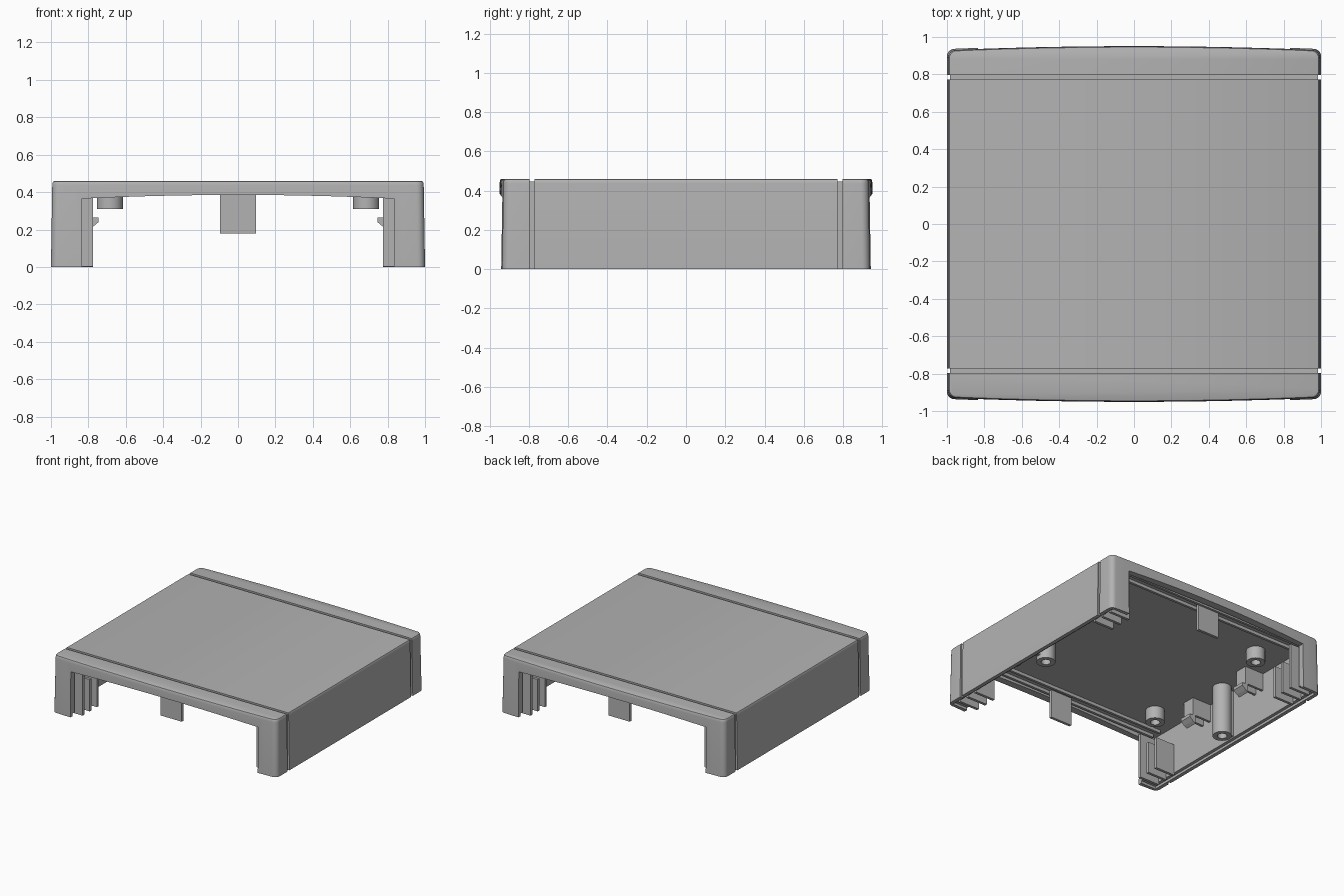
import bpy, bmesh, math

if "Cube" in bpy.data.objects:
    bpy.data.objects.remove(bpy.data.objects["Cube"])

grey = bpy.data.materials.new("plastic_grey")
grey.use_nodes = True
colour = (0.45, 0.45, 0.45, 1)
grey.diffuse_color = colour
grey.node_tree.nodes["Principled BSDF"].inputs["Base Color"].default_value = colour


def finish(name, bm):
    bmesh.ops.recalc_face_normals(bm, faces=bm.faces)
    mesh = bpy.data.meshes.new(name)
    bm.to_mesh(mesh)
    bm.free()
    mesh.materials.append(grey)
    obj = bpy.data.objects.new(name, mesh)
    bpy.context.collection.objects.link(obj)
    return obj


def loft(name, rings):
    """Skin closed rings of equal length and cap both ends."""
    bm = bmesh.new()
    rows = [[bm.verts.new(p) for p in ring] for ring in rings]
    n = len(rows[0])
    for a, b in zip(rows, rows[1:]):
        for i in range(n):
            j = (i + 1) % n
            bm.faces.new((a[i], a[j], b[j], b[i]))
    bm.faces.new(rows[0])
    bm.faces.new(rows[-1])
    return finish(name, bm)


def prism(name, profile, y0, y1):
    """Extrude an xz profile along y."""
    return loft(name, [[(x, y, z) for x, z in profile] for y in (y0, y1)])


def box(name, x0, x1, y0, y1, z0, z1):
    return prism(name, [(x0, z0), (x1, z0), (x1, z1), (x0, z1)], y0, y1)


def smooth(obj):
    bpy.ops.object.select_all(action='DESELECT')
    obj.select_set(True)
    bpy.context.view_layer.objects.active = obj
    bpy.ops.object.shade_smooth_by_angle(angle=math.radians(30))


def cut(obj, cutter):
    mod = obj.modifiers.new("cut", 'BOOLEAN')
    mod.operation = 'DIFFERENCE'
    mod.solver = 'EXACT'
    mod.object = cutter
    graph = bpy.context.evaluated_depsgraph_get()
    mesh = bpy.data.meshes.new_from_object(obj.evaluated_get(graph))
    obj.modifiers.clear()
    obj.data = mesh
    bpy.data.objects.remove(cutter)


def tube(name, x, y, z0, z1, radius, hole, depth):
    """Round post with a blind hole in its lower end."""
    bm = bmesh.new()
    profile = [(radius, z1), (radius, z0), (hole, z0), (hole, z0 + depth)]
    n = 28
    rows = []
    for r, z in profile:
        rows.append([bm.verts.new((x + r * math.cos(math.tau * i / n),
                                   y + r * math.sin(math.tau * i / n), z))
                     for i in range(n)])
    for a, b in zip(rows, rows[1:]):
        for i in range(n):
            j = (i + 1) % n
            bm.faces.new((a[i], a[j], b[j], b[i]))
    bm.faces.new(rows[0])
    bm.faces.new(rows[-1])
    smooth(finish(name, bm))


# Outer shell: rounded plan outline with bowed front and back
quarter = []
for i in range(7):
    a = math.pi / 2 * i / 6
    quarter.append((0.96 + 0.04 * math.cos(a), 0.893 + 0.04 * math.sin(a)))
for i in range(1, 13):
    t = 1 - i / 12
    quarter.append((0.96 * t, 0.933 + 0.02 * (1 - t * t)))
half = quarter + [(-x, y) for x, y in quarter[-2::-1]]
outline = half + [(-x, -y) for x, y in half]
sections = [(1, 1.004, 0), (0.993, 0.997, 0.435), (0.991, 0.995, 0.45),
            (0.987, 0.992, 0.457), (0.981, 0.986, 0.46)]
shell = loft("enclosure_shell",
             [[(x * sx, y * sy, z) for x, y in outline] for sx, sy, z in sections])

# Hollow interior, and the stepped rim around its lower edge
cut(shell, box("cavity_cutter", -0.945, 0.945, -0.89, 0.89, -0.1, 0.41))
cut(shell, box("rim_cutter", -0.97, 0.97, -0.912, 0.912, -0.1, 0.02))

# Front and back opening with an arched top edge
arch = [(0.835 * (1 - i / 8), 0.365 + 0.02 * (1 - (1 - i / 8) ** 2)) for i in range(17)]
cut(shell, prism("opening_cutter", [(-0.835, -0.1), (0.835, -0.1)] + arch, -1.2, 1.2))

# Decorative grooves over the top and down the sides
wrap = [(-1.1, -0.1), (-0.984, -0.1), (-0.984, 0.447), (0.984, 0.447),
        (0.984, -0.1), (1.1, -0.1), (1.1, 0.6), (-1.1, 0.6)]
for y in (-0.785, 0.785):
    cut(shell, prism("groove_cutter", wrap, y - 0.012, y + 0.012))
smooth(shell)

for sy, end in ((-1, "front"), (1, "back")):
    # Hanging tab in the middle of each opening
    box(end + "_tab", -0.095, 0.095, sy * 0.83, sy * 0.852, 0.18, 0.415)
    # Ceiling rails that hold the end panel
    for k, y in enumerate((0.78, 0.86)):
        box(f"{end}_ceiling_rail_{k}", -0.9, 0.9, sy * y - 0.01, sy * y + 0.01, 0.385, 0.415)

    for sx, side in ((-1, "right"), (1, "left")):
        tag = f"{end}_{side}"
        # Upright panel ribs beside each corner
        for k, y in enumerate((0.68, 0.77, 0.86)):
            box(f"{tag}_rib_{k}", sx * 0.775, sx * 0.95,
                sy * y - 0.011, sy * y + 0.011, 0.003, 0.37 if k == 2 else 0.26)
        # Short screw boss
        tube(f"{tag}_short_boss", sx * 0.685, sy * 0.575, 0.31, 0.415, 0.07, 0.035, 0.08)
        # Snap clip with inward hook, braced to the side wall
        clip = [(0.80, 0.415), (0.80, 0.20), (0.775, 0.215), (0.745, 0.24),
                (0.745, 0.265), (0.775, 0.265), (0.775, 0.415)]
        prism(f"{tag}_clip", [(sx * x, z) for x, z in clip], sy * 0.25, sy * 0.35)
        for y in (0.26, 0.34):
            box(f"{tag}_clip_brace", sx * 0.795, sx * 0.95,
                sy * y - 0.01, sy * y + 0.01, 0.27, 0.415)

# Tall screw posts at the middle of each side wall
for sx, side in ((-1, "right"), (1, "left")):
    tube(side + "_tall_post", sx * 0.845, 0, 0.0, 0.415, 0.07, 0.035, 0.15)
    box(side + "_post_web", sx * 0.9, sx * 0.95, -0.012, 0.012, 0.03, 0.415)
